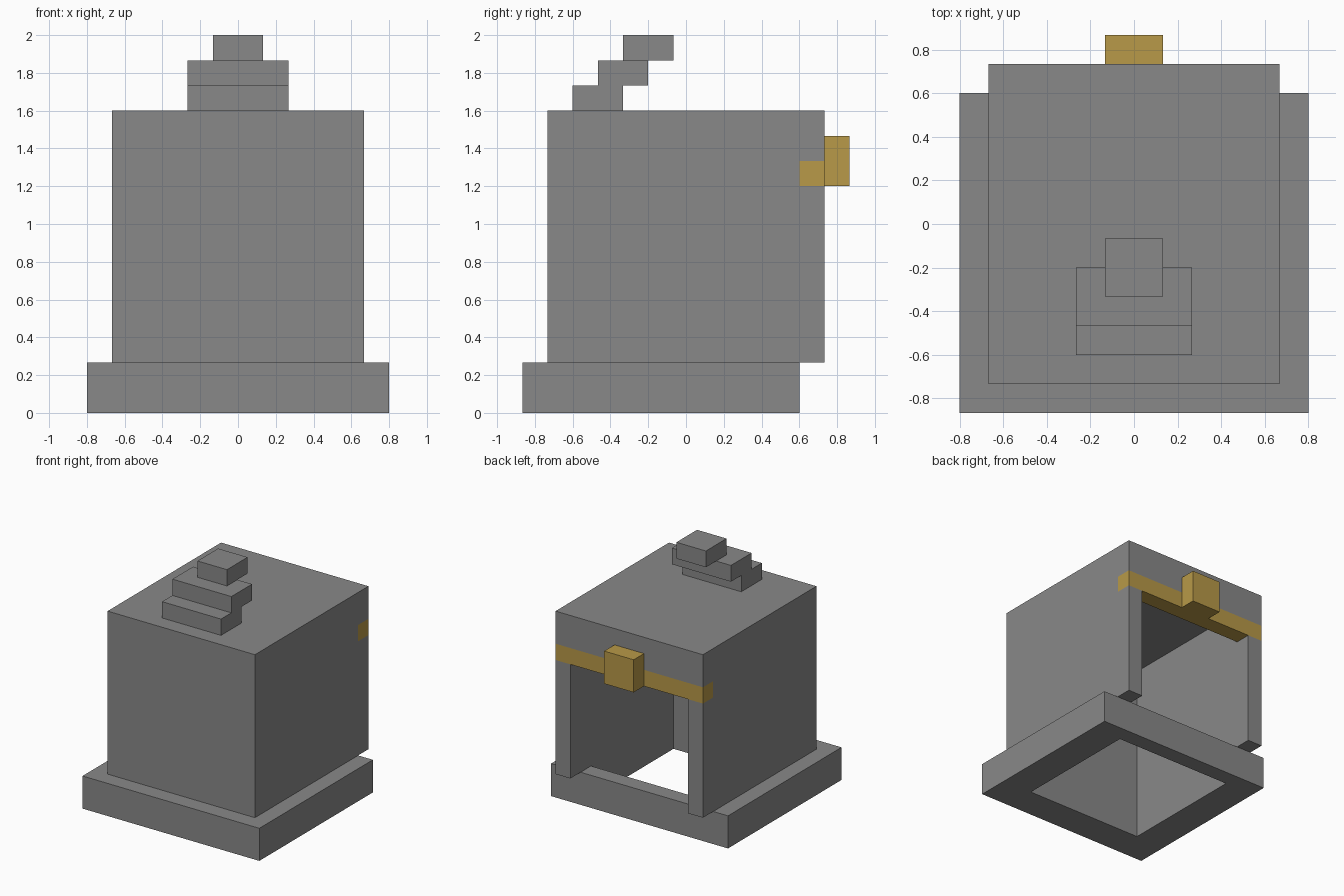
import bpy
import bmesh
from mathutils import Vector

U = 2 / 15  # one block of the grid

cube = bpy.data.objects.get("Cube")
if cube:
    bpy.data.objects.remove(cube, do_unlink=True)


def material(name, rgb):
    mat = bpy.data.materials.new(name)
    mat.use_nodes = True
    mat.diffuse_color = (*rgb, 1)
    mat.node_tree.nodes["Principled BSDF"].inputs["Base Color"].default_value = (*rgb, 1)
    return mat


grey = material("stone grey", (0.25, 0.25, 0.25))
gold = material("brass gold", (0.48, 0.32, 0.065))


def prism(name, half_width, profile, *mats):
    """Extrude a (y, z) outline, in blocks, symmetrically along x."""
    bm = bmesh.new()
    face = bm.faces.new([bm.verts.new((-half_width * U, y * U, z * U)) for y, z in profile])
    side = bmesh.ops.extrude_face_region(bm, geom=[face])["geom"]
    verts = [v for v in side if isinstance(v, bmesh.types.BMVert)]
    bmesh.ops.translate(bm, verts=verts, vec=(2 * half_width * U, 0, 0))
    bmesh.ops.recalc_face_normals(bm, faces=bm.faces)
    mesh = bpy.data.meshes.new(name)
    bm.to_mesh(mesh)
    bm.free()
    for mat in mats:
        mesh.materials.append(mat)
    obj = bpy.data.objects.new(name, mesh)
    bpy.context.collection.objects.link(obj)
    return obj


def rect(y0, y1, z0, z1):
    return [(y0, z0), (y1, z0), (y1, z1), (y0, z1)]


def carve(obj, cutter):
    mod = obj.modifiers.new("carve", "BOOLEAN")
    mod.operation = "DIFFERENCE"
    mod.solver = "EXACT"
    mod.object = cutter
    cutter.hide_render = True
    bpy.context.view_layer.objects.active = obj
    bpy.ops.object.modifier_apply(modifier=mod.name)
    bpy.data.objects.remove(cutter, do_unlink=True)


# Base: a rectangular frame, open through the middle
base = prism("base_frame", 6, rect(-6.5, 4.5, 0, 2), grey)
carve(base, prism("base_cutter", 4, rect(-4.5, 3.5, -1, 3)))

# Body: hollow box, open below and at the back under a lintel
body = prism("body_shell", 5, rect(-5.5, 5.5, 2, 12), grey, gold)
hollow = [(-4.5, 1), (7, 1), (7, 9), (4.5, 9), (4.5, 11), (-4.5, 11)]
carve(body, prism("body_cutter", 4, hollow))

# Band: cut its edges into the body and colour the lintel and post tops
bm = bmesh.new()
bm.from_mesh(body.data)
for point, normal in (((0, 4.5, 0), (0, 1, 0)), ((0, 0, 9), (0, 0, 1)), ((0, 0, 10), (0, 0, 1))):
    bmesh.ops.bisect_plane(bm, geom=bm.verts[:] + bm.edges[:] + bm.faces[:], dist=1e-5,
                           plane_co=Vector(point) * U, plane_no=normal)
for f in bm.faces:
    c = f.calc_center_median() / U
    f.material_index = int(c.y > 4.45 and 8.95 < c.z < 10)
bm.to_mesh(body.data)
bm.free()

# Latch on the band
prism("back_latch", 1, rect(5.5, 6.5, 9, 11), gold)

# Stepped crest on the roof, leaning backwards
steps = [(-4.5, 12), (-2.5, 12), (-2.5, 13), (-1.5, 13),
         (-1.5, 14), (-3.5, 14), (-3.5, 13), (-4.5, 13)]
prism("crest_steps", 2, steps, grey)
prism("crest_tip", 1, rect(-2.5, -0.5, 14, 15), grey)
